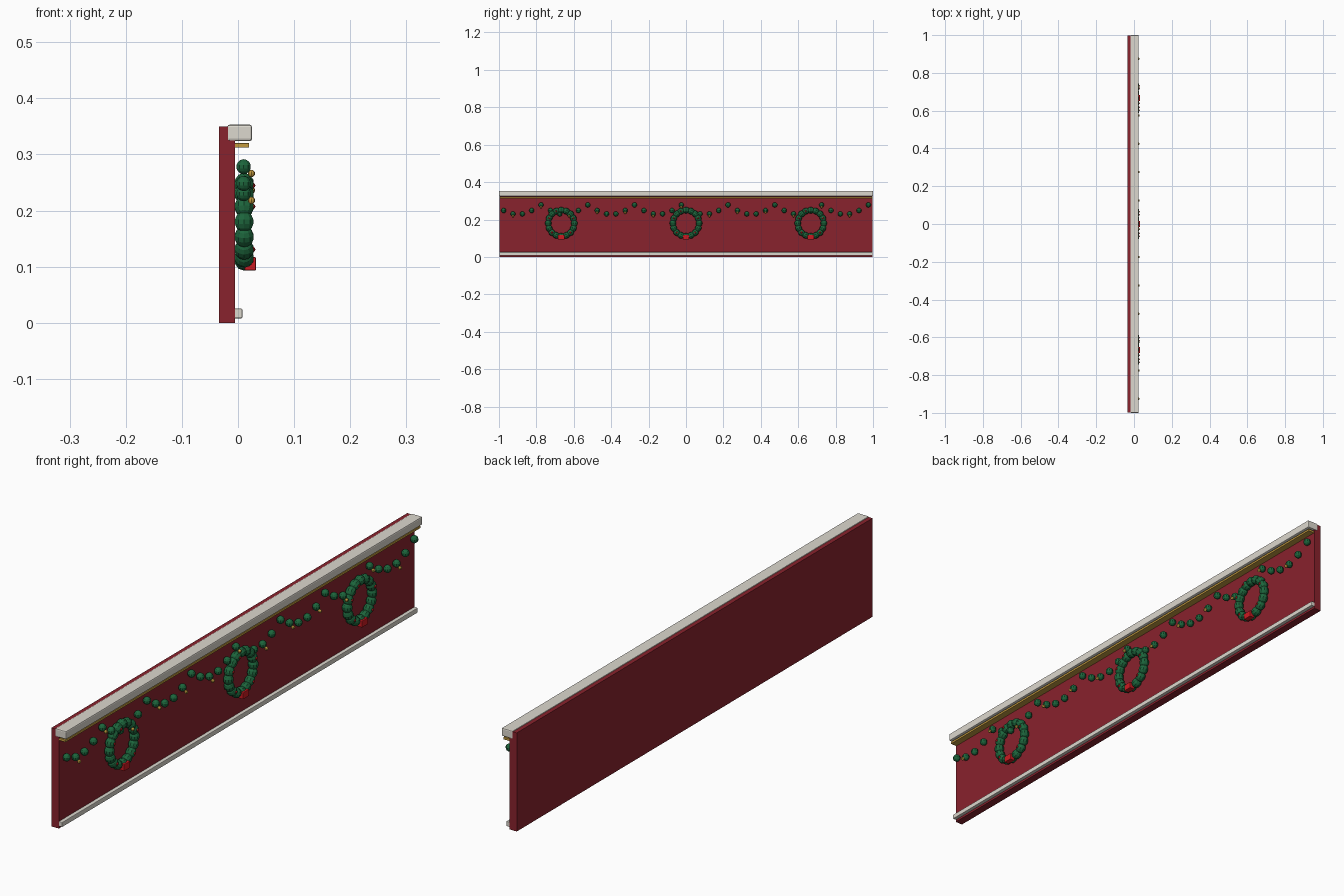
import bpy
from math import sin, cos, pi, tau

cube = bpy.data.objects.get("Cube")
if cube:
    bpy.data.objects.remove(cube, do_unlink=True)


def material(name, rgb):
    m = bpy.data.materials.new(name)
    m.use_nodes = True
    m.diffuse_color = (*rgb, 1)
    m.node_tree.nodes["Principled BSDF"].inputs["Base Color"].default_value = (*rgb, 1)
    return m


RED = material("deep red", (0.25, 0.016, 0.026))
CREAM = material("warm white", (0.72, 0.69, 0.62))
GOLD = material("gold", (0.55, 0.33, 0.05))
GREEN = material("pine green", (0.012, 0.13, 0.045))
BOW = material("bright red", (0.6, 0.01, 0.015))


def box(name, x0, x1, y0, y1, z0, z1, mat, bevel=0):
    bpy.ops.mesh.primitive_cube_add(
        size=1, location=((x0 + x1) / 2, (y0 + y1) / 2, (z0 + z1) / 2))
    ob = bpy.context.object
    ob.name = name
    ob.scale = (x1 - x0, y1 - y0, z1 - z0)
    bpy.ops.object.transform_apply(location=False, rotation=False, scale=True)
    ob.data.materials.append(mat)
    if bevel:
        mod = ob.modifiers.new("soft edges", "BEVEL")
        mod.width = bevel
        mod.segments = 2
    return ob


def ball(name, x, y, z, radius, mat, segments=10, rings=7):
    bpy.ops.mesh.primitive_uv_sphere_add(
        segments=segments, ring_count=rings, radius=radius, location=(x, y, z))
    ob = bpy.context.object
    ob.name = name
    ob.data.materials.append(mat)
    return ob


# Fascia board and trims
box("fascia_board", -0.034, -0.005, -0.998, 0.998, 0, 0.35, RED)
box("top_rail", -0.019, 0.025, -1, 1, 0.324, 0.353, CREAM, 0.004)
box("gold_strip", -0.006, 0.02, -0.996, 0.996, 0.312, 0.32, GOLD, 0.001)
box("bottom_rail", -0.008, 0.008, -0.998, 0.998, 0.008, 0.025, CREAM, 0.002)

# Swagged garland with gold baubles
swag = (0.248, 0.23, 0.23, 0.248, 0.278)
for i in range(40):
    y, z = -0.975 + 0.05 * i, swag[i % 5]
    ball("garland_tuft", 0.01, y, z, 0.0135, GREEN)
    if i % 3 == 1:
        ball("garland_bauble", 0.024, y, z - 0.012, 0.0065, GOLD, 8, 6)

# Wreaths with berries and a bow
for cy in (-0.667, 0, 0.667):
    for k in range(16):
        a = tau * k / 16
        tuft = ball("wreath_tuft", 0.011, cy + 0.07 * cos(a),
                    0.18 + 0.07 * sin(a), 0.0175, GREEN)
        tuft.scale.z = 1.1
        tuft.rotation_euler.x = a
    for a in (0.4, 0.4 + pi / 2, pi - 0.4, 1.25 * pi, 1.75 * pi):
        ball("wreath_berry", 0.026, cy + 0.07 * cos(a),
             0.18 + 0.07 * sin(a), 0.005, BOW, 8, 6)
    box("wreath_bow", 0.012, 0.032, cy - 0.017, cy + 0.017, 0.093, 0.117, BOW, 0.002)
